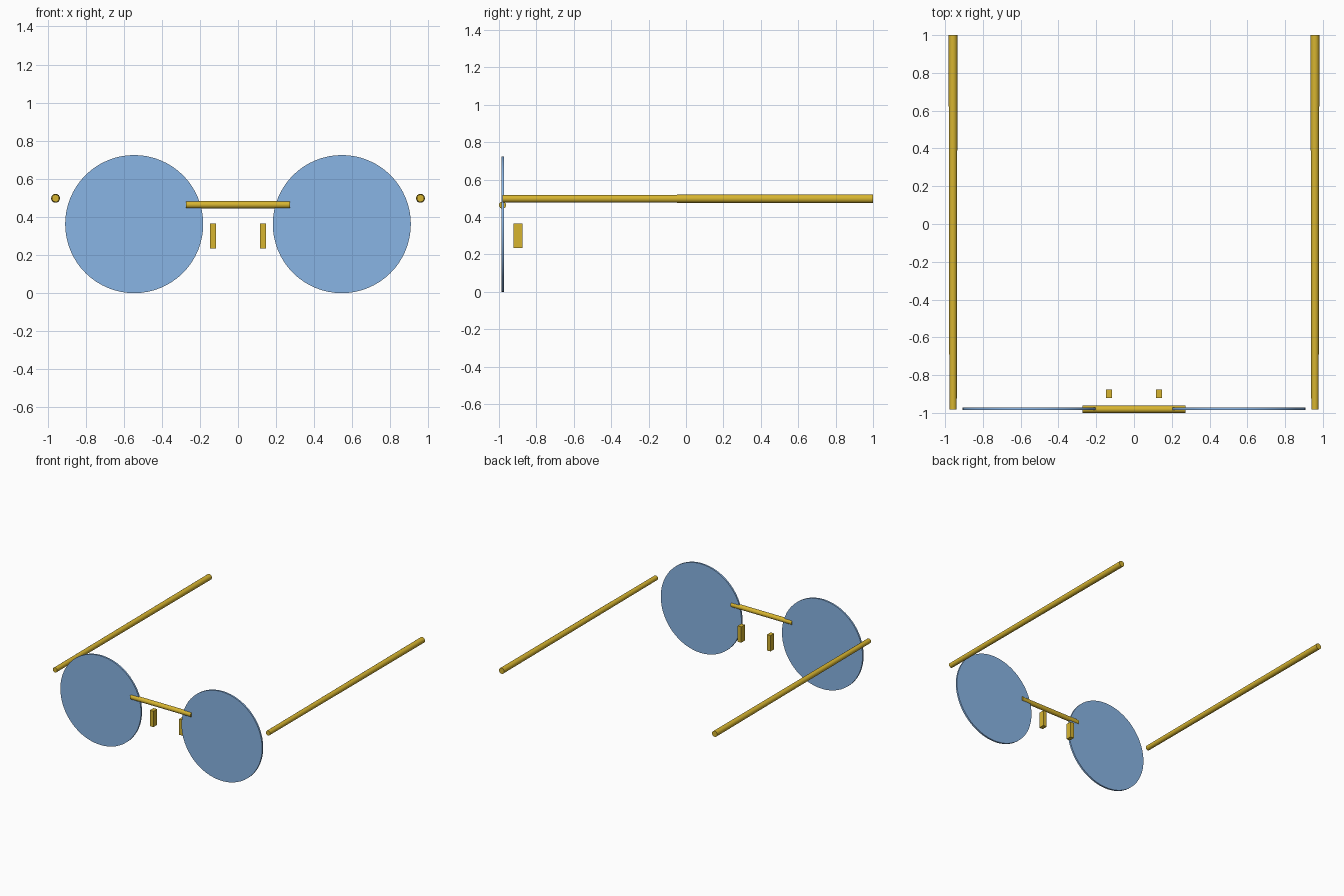
import bpy, math

if "Cube" in bpy.data.objects:
    bpy.data.objects.remove(bpy.data.objects["Cube"])

FRONT_Y = -0.982


def material(name, color):
    m = bpy.data.materials.new(name)
    m.diffuse_color = color
    m.use_nodes = True
    m.node_tree.nodes["Principled BSDF"].inputs["Base Color"].default_value = m.diffuse_color
    return m


gold = material("gold_metal", (0.68, 0.46, 0.03, 1.0))
blue = material("tinted_glass", (0.25, 0.46, 0.78, 0.55))


def finish(name, mat, smooth=True):
    ob = bpy.context.object
    ob.name = name
    ob.data.materials.append(mat)
    if smooth:
        bpy.ops.object.shade_smooth_by_angle(angle=math.radians(40))
    return ob


def rod(name, mat, loc, rot, r1, r2, length, sides):
    bpy.ops.mesh.primitive_cone_add(vertices=sides, radius1=r1, radius2=r2,
                                    depth=length, location=loc, rotation=rot)
    return finish(name, mat)


for side, s in (("left", -1), ("right", 1)):
    # Thin round lens facing forward
    rod(side + "_lens", blue, (s * 0.545, FRONT_Y + 0.003, 0.3625),
        (math.pi / 2, 0, 0), 0.3625, 0.3625, 0.014, 64)

    # Temple arm, slightly thicker towards the back
    rod(side + "_temple", gold, (s * 0.958, (1 + FRONT_Y) / 2, 0.498),
        (-math.pi / 2, 0, 0), 0.0195, 0.0235, 1 - FRONT_Y, 16)

    # Nose pad block
    bpy.ops.mesh.primitive_cube_add(size=1, location=(s * 0.132, -0.898, 0.300))
    bpy.context.object.scale = (0.032, 0.046, 0.129)
    bpy.ops.object.transform_apply(location=False, rotation=False, scale=True)
    finish(side + "_nose_pad", gold, smooth=False)

# Straight bridge joining the lenses
rod("bridge", gold, (0, FRONT_Y + 0.001, 0.464), (0, math.pi / 2, 0),
    0.019, 0.019, 0.546, 16)
